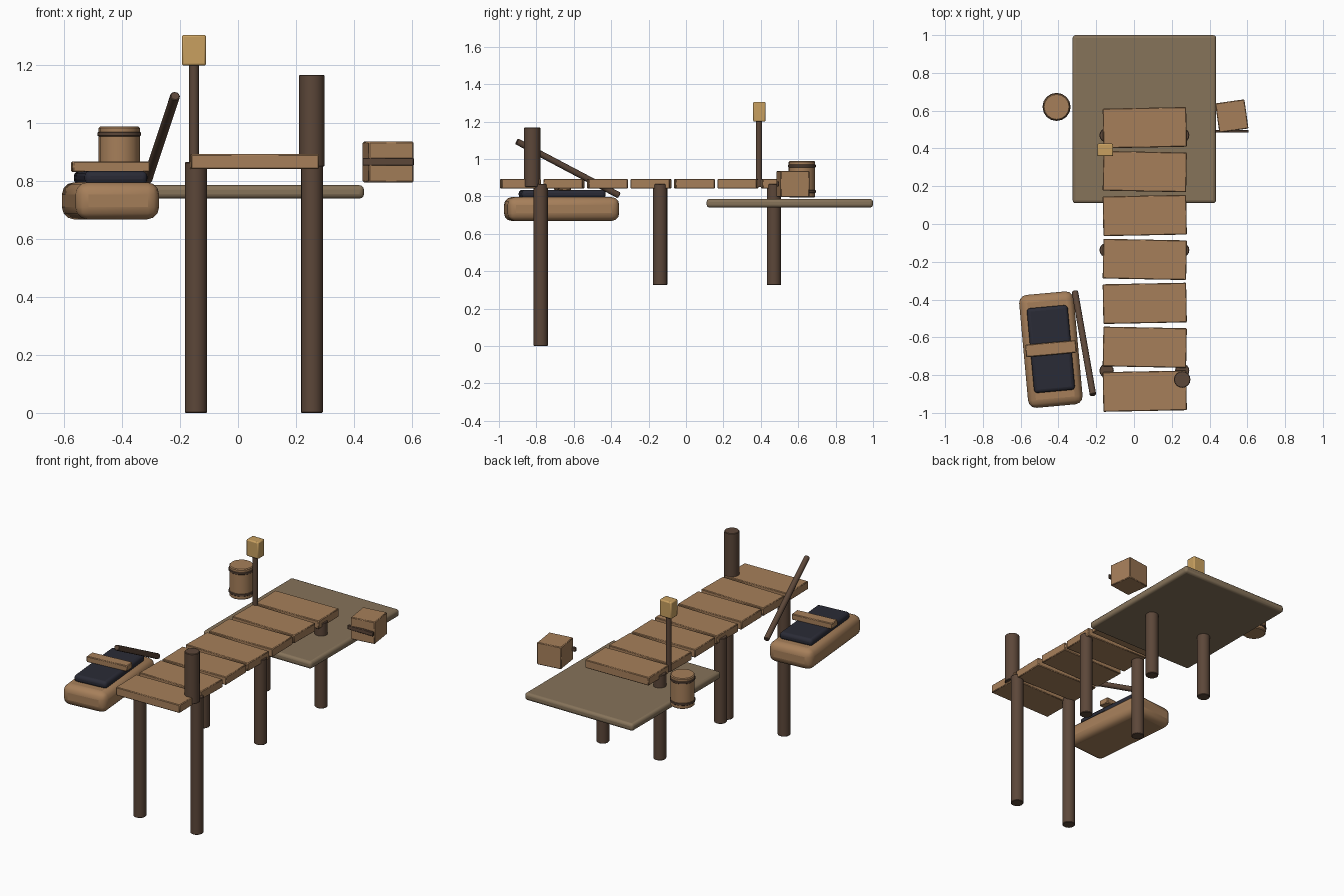
import bpy, bmesh, math
from mathutils import Vector

if "Cube" in bpy.data.objects:
    bpy.data.objects.remove(bpy.data.objects["Cube"], do_unlink=True)


def material(name, rgb):
    lin = [(c / 255 / 12.92) if c < 11 else ((c / 255 + 0.055) / 1.055) ** 2.4 for c in rgb]
    m = bpy.data.materials.new(name)
    m.use_nodes = True
    m.diffuse_color = (*lin, 1)
    bsdf = m.node_tree.nodes["Principled BSDF"]
    bsdf.inputs["Base Color"].default_value = (*lin, 1)
    bsdf.inputs["Roughness"].default_value = 0.8
    return m


WOOD = material("light wood", (166, 127, 90))
DARK = material("dark wood", (92, 71, 57))
SAND = material("drab sand", (134, 115, 90))
NAVY = material("dark navy", (42, 43, 54))
GOLD = material("lantern gold", (200, 160, 96))


def finish(name, bm, mat, bevel, segments):
    """Turn a bmesh into a bevelled, smooth shaded object."""
    mesh = bpy.data.meshes.new(name)
    bm.to_mesh(mesh)
    bm.free()
    mesh.materials.append(mat)
    ob = bpy.data.objects.new(name, mesh)
    bpy.context.collection.objects.link(ob)
    if bevel:
        mod = ob.modifiers.new("Bevel", "BEVEL")
        mod.width = bevel
        mod.segments = segments
        mod.limit_method = "ANGLE"
        mod.angle_limit = math.radians(40)
    bpy.ops.object.select_all(action="DESELECT")
    ob.select_set(True)
    bpy.context.view_layer.objects.active = ob
    bpy.ops.object.shade_smooth_by_angle(angle=math.radians(35))
    return ob


def box(name, centre, size, mat, turn=0, bevel=0.004, segments=1):
    bm = bmesh.new()
    bmesh.ops.create_cube(bm, size=1)
    bmesh.ops.scale(bm, vec=size, verts=bm.verts)
    ob = finish(name, bm, mat, bevel, segments)
    ob.location = centre
    ob.rotation_euler.z = math.radians(turn)
    return ob


def rod(name, start, end, radius, mat, bevel=0.003, sides=16):
    """Cylinder running between two points."""
    start, end = Vector(start), Vector(end)
    bm = bmesh.new()
    bmesh.ops.create_cone(bm, cap_ends=True, segments=sides, radius1=radius,
                          radius2=radius, depth=(end - start).length)
    ob = finish(name, bm, mat, bevel, 1)
    ob.location = (start + end) / 2
    ob.rotation_euler = (end - start).to_track_quat("Z", "Y").to_euler()
    return ob


# Shore slab
box("shore_slab", (0.055, 0.555, 0.763), (0.76, 0.89, 0.046), SAND, bevel=0.016, segments=3)

# Walkway planks, each turned a little
for i in range(7):
    box(f"plank_{i + 1}", (0.057, -0.885 + i * 0.2325, 0.867), (0.442, 0.21, 0.052),
        WOOD, turn=1.1 if i % 2 == 0 else -1.1)

# Support posts in pairs: the front pair is longest
for row, y, foot in (("front", -0.777, 0), ("middle", -0.138, 0.325), ("back", 0.47, 0.325)):
    for side, x in (("right", -0.145), ("left", 0.255)):
        rod(f"{row}_{side}_post", (x, y, foot), (x, y, 0.866), 0.038, DARK)

# Mooring post
rod("mooring_post", (0.255, -0.823, 0.85), (0.255, -0.823, 1.167), 0.044, DARK)

# Lantern on its pole
rod("lantern_pole", (-0.152, 0.39, 0.85), (-0.152, 0.39, 1.21), 0.017, DARK, bevel=0)
box("lantern", (-0.152, 0.392, 1.252), (0.084, 0.066, 0.106), GOLD, bevel=0.007, segments=2)

# Barrel with two hoops
rod("barrel", (-0.41, 0.62, 0.795), (-0.41, 0.62, 0.988), 0.071, WOOD, bevel=0.005)
for name, z in (("lower", 0.825), ("upper", 0.962)):
    rod(f"barrel_{name}_hoop", (-0.41, 0.62, z - 0.008), (-0.41, 0.62, z + 0.008), 0.0745, DARK)

# Crate with a strap across the front
box("crate", (0.518, 0.572, 0.866), (0.156, 0.156, 0.14), WOOD, turn=8)
box("crate_strap", (0.518, 0.491, 0.867), (0.178, 0.015, 0.027), DARK, bevel=0.003)

# Rowing boat
TURN = 5.2
box("boat_hull", (-0.44, -0.665, 0.732), (0.29, 0.6, 0.128), WOOD, TURN, bevel=0.042, segments=3)
box("boat_inside", (-0.44, -0.662, 0.812), (0.217, 0.45, 0.046), NAVY, TURN, bevel=0.018, segments=3)
box("boat_seat", (-0.44, -0.66, 0.85), (0.268, 0.066, 0.037), WOOD, TURN)

# Oar leaning beside the boat
rod("oar", (-0.313, -0.358, 0.805), (-0.217, -0.905, 1.094), 0.017, DARK, sides=12)
